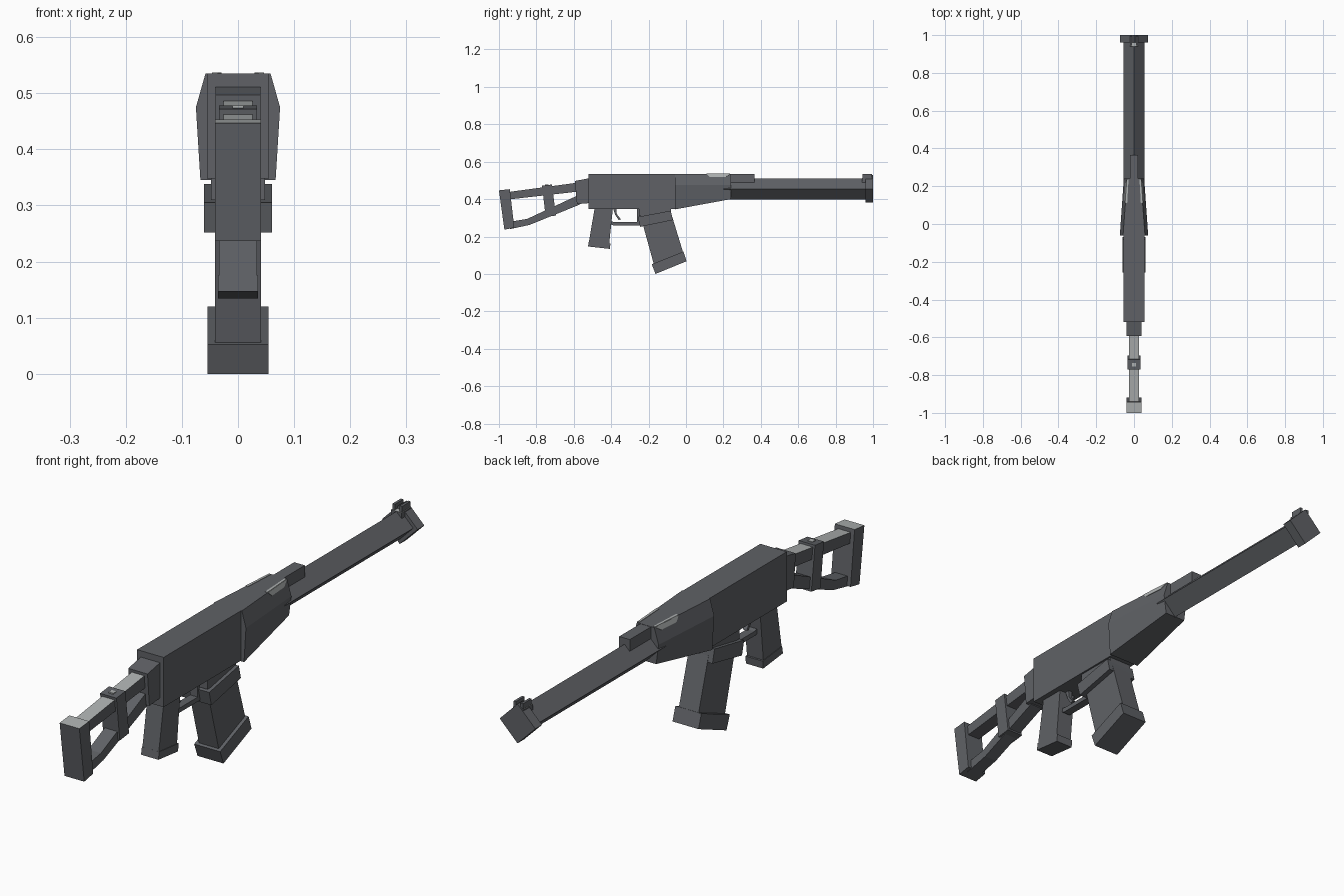
import bpy, bmesh, math
from mathutils import Vector

if "Cube" in bpy.data.objects:
    bpy.data.objects.remove(bpy.data.objects["Cube"])


def material(name, col):
    m = bpy.data.materials.new(name)
    m.diffuse_color = (*col, 1)
    m.use_nodes = True
    m.node_tree.nodes["Principled BSDF"].inputs["Base Color"].default_value = m.diffuse_color
    return m


GREY = material("gunmetal_grey", (0.115, 0.121, 0.133))
LIGHT = material("pale_steel", (0.42, 0.44, 0.44))


def finish(name, bm, light_top=False, mat=GREY):
    bmesh.ops.recalc_face_normals(bm, faces=bm.faces)
    bm.normal_update()
    if light_top:
        for f in bm.faces:
            f.material_index = 1 if f.normal.z > 0.95 else 0
    me = bpy.data.meshes.new(name)
    bm.to_mesh(me)
    bm.free()
    me.materials.append(mat)
    me.materials.append(LIGHT)
    ob = bpy.data.objects.new(name, me)
    bpy.context.collection.objects.link(ob)
    return ob


def loft(name, rings, **kw):
    """Closed solid through rings of 3D points."""
    bm = bmesh.new()
    vs = [[bm.verts.new(p) for p in r] for r in rings]
    n = len(rings[0])
    for a, b in zip(vs, vs[1:]):
        for i in range(n):
            j = (i + 1) % n
            bm.faces.new((a[i], a[j], b[j], b[i]))
    bm.faces.new(vs[0])
    bm.faces.new(vs[-1])
    return finish(name, bm, **kw)


def prism(name, yz, w, x=0, **kw):
    """Side profile (y, z) extruded to half width w around x."""
    return loft(name, [[(x + s * w, y, z) for y, z in yz] for s in (-1, 1)], **kw)


def box(name, y0, y1, z0, z1, w, x=0, **kw):
    return prism(name, [(y0, z0), (y1, z0), (y1, z1), (y0, z1)], w, x, **kw)


def diamond(name, y0, y1, r, zc=0.455):
    return loft(name, [[(r * math.cos(a), y, zc + r * math.sin(a))
                        for a in (0, math.pi / 2, math.pi, 3 * math.pi / 2)]
                       for y in (y0, y1)])


# receiver and top rail
box("receiver", -0.52, -0.06, 0.348, 0.535, 0.055)
prism("top_rail", [(0.1, 0.49), (0.365, 0.49), (0.365, 0.534), (0.1, 0.534)], 0.022)


# flared handguard, tapering forward
def hex_ring(y, top, mid, low, z_low):
    half = [(top, 0.535), (mid, 0.475), (low, z_low)]
    return ([(x, y, z) for x, z in half]
            + [(-x, y, z) for x, z in reversed(half)])


back = hex_ring(-0.06, 0.058, 0.075, 0.067, 0.345)
front = hex_ring(0.24, 0.036, 0.054, 0.044, 0.4)
loft("handguard", [back, front])


# pale vent plates on the upper slopes of the handguard
def slope(u, v, lift):
    a = Vector(back[0]).lerp(Vector(front[0]), u)
    b = Vector(back[1]).lerp(Vector(front[1]), u)
    return a.lerp(b, v) + Vector((0.95, 0, 0.3)) * lift


for side, label in ((1, "right"), (-1, "left")):
    shape = [(0.57, 0), (0.63, 0.3), (0.9, 0.3), (0.99, 0)]
    rings = [[(side * p.x, p.y, p.z) for p in (slope(u, v, h) for u, v in shape)]
             for h in (-0.002, 0.002)]
    loft("vent_plate_" + label, rings, mat=LIGHT)
    xi = 0.036
    loft("vent_top_" + label,
         [[(side * x, y, z) for x, y, z in
           ((xi, 0.11, 0.53), (0.046, 0.11, 0.53), (0.037, 0.235, 0.53), (0.029, 0.235, 0.53))],
          [(side * x, y, z) for x, y, z in
           ((xi, 0.11, 0.537), (0.046, 0.11, 0.537), (0.037, 0.235, 0.537), (0.029, 0.235, 0.537))]],
         mat=LIGHT)

# four-sided barrel, muzzle collar and front sight
diamond("barrel", 0.2, 0.99, 0.056)
diamond("muzzle", 0.96, 1.0, 0.074)
prism("front_sight_base", [(0.94, 0.49), (0.995, 0.49), (0.995, 0.512), (0.94, 0.512)],
      0.022, light_top=True)
for s in (-1, 1):
    box("front_sight_prong", 0.945, 0.995, 0.505, 0.533, 0.005, s * 0.015)

# shoulder stock frame
prism("stock_mount", [(-0.594, 0.497), (-0.51, 0.513), (-0.505, 0.38), (-0.583, 0.373)], 0.04)
prism("stock_upper_bar", [(-0.95, 0.438), (-0.58, 0.488), (-0.58, 0.44), (-0.95, 0.398)],
      0.026, light_top=True)
prism("stock_lower_bar", [(-0.94, 0.279), (-0.85, 0.294), (-0.57, 0.424),
                          (-0.57, 0.37), (-0.837, 0.262), (-0.94, 0.24)], 0.026)
prism("stock_strut", [(-0.77, 0.472), (-0.717, 0.478), (-0.695, 0.312), (-0.75, 0.305)], 0.034)
box("stock_strut_inset", -0.755, -0.735, 0.47, 0.478, 0.01, mat=LIGHT)
prism("butt_plate", [(-1.0, 0.447), (-0.942, 0.453), (-0.918, 0.247), (-0.971, 0.237)],
      0.041, light_top=True)

# pistol grip with heel lip
prism("grip", [(-0.487, 0.36), (-0.39, 0.36), (-0.412, 0.148), (-0.522, 0.155)], 0.034)
prism("grip_heel", [(-0.519, 0.175), (-0.404, 0.163), (-0.407, 0.134), (-0.524, 0.147)], 0.036)

# trigger and guard
prism("trigger", [(-0.39, 0.35), (-0.372, 0.35), (-0.37, 0.32), (-0.348, 0.292),
                  (-0.36, 0.288), (-0.378, 0.315)], 0.008)
prism("trigger_guard", [(-0.41, 0.285), (-0.385, 0.277), (-0.25, 0.277),
                        (-0.24, 0.26), (-0.39, 0.26), (-0.41, 0.268)], 0.016)
box("guard_front", -0.262, -0.24, 0.262, 0.35, 0.016)

# magazine well and slanted magazine
box("well_neck", -0.25, -0.08, 0.31, 0.36, 0.048)
prism("magazine_well", [(-0.258, 0.305), (-0.245, 0.252), (-0.07, 0.288), (-0.082, 0.338)], 0.061)
prism("magazine", [(-0.235, 0.28), (-0.075, 0.31), (-0.014, 0.11), (-0.17, 0.045)], 0.041)
prism("magazine_base", [(-0.183, 0.052), (-0.014, 0.12), (0.003, 0.068), (-0.163, 0.0)], 0.054)
